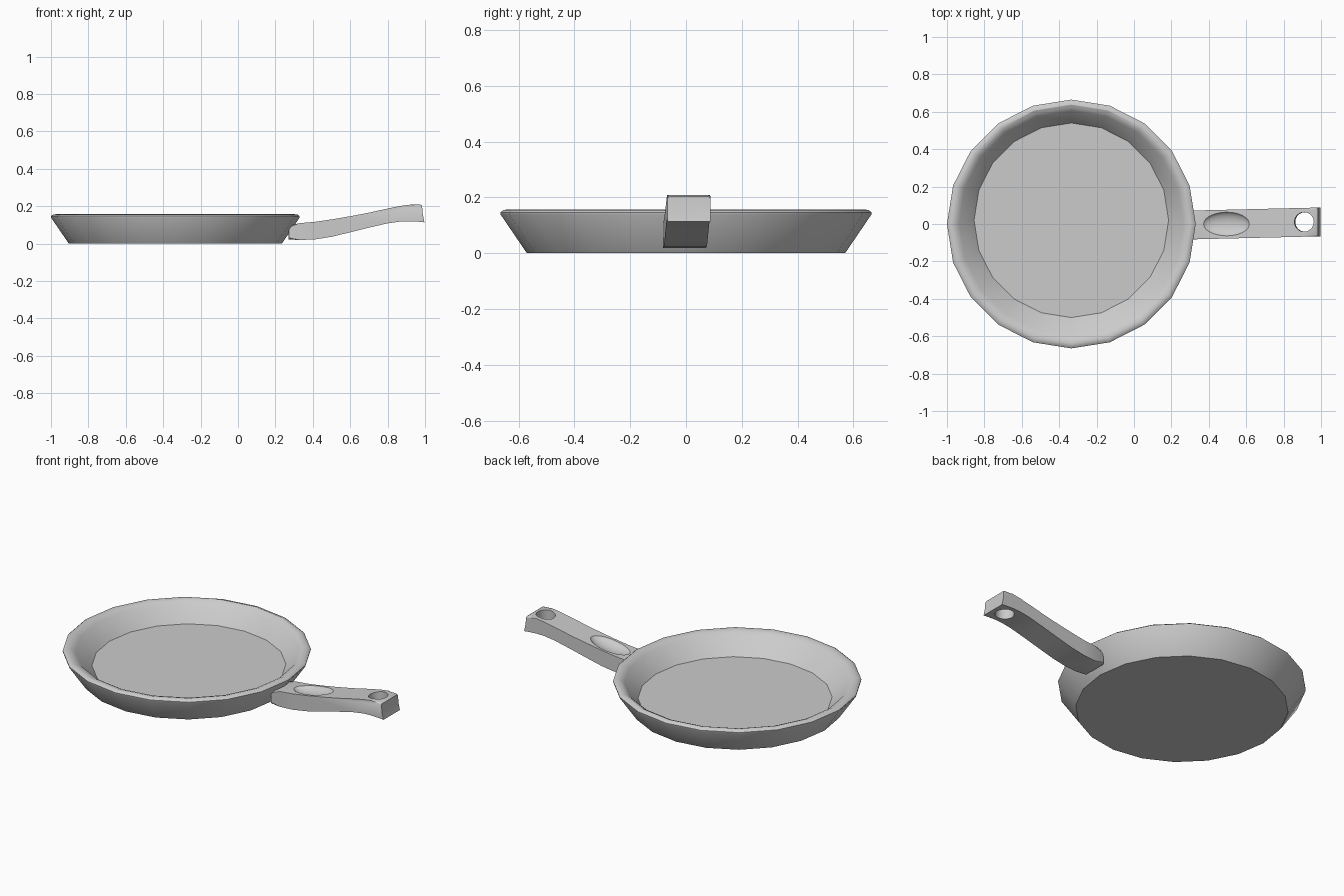
import bpy, bmesh, math
from mathutils import Vector, Matrix

if "Cube" in bpy.data.objects:
    bpy.data.objects.remove(bpy.data.objects["Cube"])

CX, SIDES = -0.335, 20


def finish(bm, name):
    bmesh.ops.recalc_face_normals(bm, faces=bm.faces)
    me = bpy.data.meshes.new(name)
    bm.to_mesh(me)
    bm.free()
    ob = bpy.data.objects.new(name, me)
    bpy.context.collection.objects.link(ob)
    return ob


def activate(ob):
    bpy.ops.object.select_all(action='DESELECT')
    ob.select_set(True)
    bpy.context.view_layer.objects.active = ob


def smooth(ob, deg):
    activate(ob)
    bpy.ops.object.shade_smooth_by_angle(angle=math.radians(deg))


def cut(ob, cutter):
    cutter.hide_render = True
    mod = ob.modifiers.new("cut", 'BOOLEAN')
    mod.operation, mod.solver, mod.object = 'DIFFERENCE', 'EXACT', cutter
    activate(ob)
    bpy.ops.object.modifier_apply(modifier=mod.name)
    bpy.data.objects.remove(cutter)


# Pan body: rings of (radius, z, y offset) from the base, over the rim, to the floor
profile = [(0.57, 0, 0), (0.664, 0.138, 0), (0.665, 0.146, 0), (0.655, 0.154, 0),
           (0.638, 0.157, 0), (0.618, 0.150, 0.003), (0.60, 0.138, 0.005), (0.52, 0.05, 0.02)]
bm = bmesh.new()
rings = []
for r, z, dy in profile:
    rings.append([bm.verts.new((CX + r * math.cos(a), dy + r * math.sin(a), z))
                  for a in (2 * math.pi * i / SIDES for i in range(SIDES))])
for lo, hi in zip(rings, rings[1:]):
    for i in range(SIDES):
        j = (i + 1) % SIDES
        bm.faces.new((lo[i], lo[j], hi[j], hi[i]))
bm.faces.new(rings[0])
bm.faces.new(rings[-1])
smooth(finish(bm, "pan_body"), 32)

# Handle: side outline (x, top z, bottom z) given width, with a slight yaw
stations = [(0.27, 0.095, 0.022), (0.33, 0.109, 0.019), (0.41, 0.116, 0.022), (0.50, 0.129, 0.036),
            (0.60, 0.146, 0.060), (0.70, 0.165, 0.085), (0.80, 0.187, 0.108),
            (0.87, 0.201, 0.118), (0.92, 0.208, 0.119), (0.975, 0.208, 0.116)]
outline = [(x, t) for x, t, b in stations] + [(0.984, 0.203), (0.988, 0.155), (0.997, 0.113)]
outline += [(x, b) for x, t, b in reversed(stations)]
outline[len(stations) - 1 + 4:] = [(x, b) for x, t, b in reversed(stations)]
bm = bmesh.new()
yaw = lambda x: -0.005 + 0.024 * (x - 0.32)
sides = [[bm.verts.new((x, yaw(x) + s * 0.077, z)) for x, z in outline] for s in (-1, 1)]
n = len(outline)
for i in range(n):
    j = (i + 1) % n
    bm.faces.new((sides[0][i], sides[0][j], sides[1][j], sides[1][i]))
caps = [bm.faces.new(s) for s in sides]
long_edges = [e for c in caps for e in c.edges if all(v.co.x < 0.986 for v in e.verts)]
bmesh.ops.bevel(bm, geom=long_edges, offset=0.008, segments=2, affect='EDGES', profile=0.5)
handle = finish(bm, "handle")

# Hanging hole, square to the handle surface
bm = bmesh.new()
bmesh.ops.create_cone(bm, cap_ends=True, segments=24, radius1=0.052, radius2=0.052, depth=0.4,
                      matrix=Matrix.Translation((0.912, 0.011, 0.16)) @ Matrix.Rotation(-0.06, 4, 'Y'))
cut(handle, finish(bm, "hole_cutter"))

# Thumb dent: shallow ellipsoid scooped from the top
bm = bmesh.new()
bmesh.ops.create_uvsphere(bm, u_segments=32, v_segments=16, radius=1,
                          matrix=Matrix.Translation((0.495, 0.0, 0.143)) @ Matrix.Rotation(-0.17, 4, 'Y')
                          @ Matrix.Diagonal((0.13, 0.068, 0.04, 1)))
cut(handle, finish(bm, "dent_cutter"))
smooth(handle, 35)
